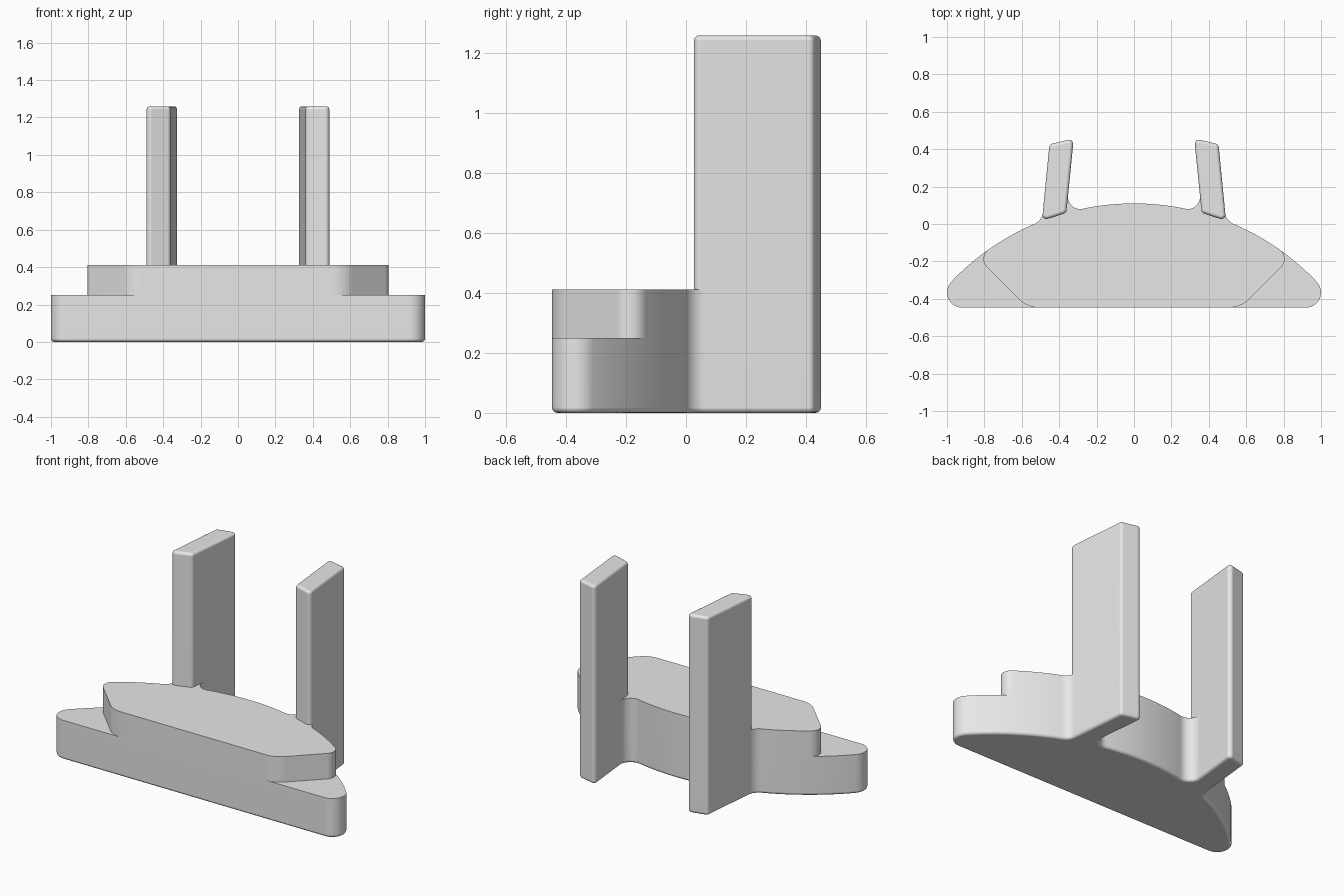
import bpy, bmesh, math
from mathutils import Vector

if "Cube" in bpy.data.objects:
    bpy.data.objects.remove(bpy.data.objects["Cube"])

grey = bpy.data.materials.new("plain_grey")
grey.diffuse_color = (0.8, 0.8, 0.8, 1)
grey.use_nodes = True
grey.node_tree.nodes["Principled BSDF"].inputs["Base Color"].default_value = grey.diffuse_color

FRONT = -0.447                 # y of the flat front wall
RAD, CY = 1.35, -1.24          # big arc of the curved back


def arc(x):
    """Point on the curved back at x, no rounding."""
    return (x, CY + math.sqrt(RAD * RAD - x * x), 0)


def rounded(corners, seg=8):
    """Polygon points from (x, y, corner radius), convex or concave."""
    pts, n = [], len(corners)
    for i, (x, y, r) in enumerate(corners):
        p = Vector((x, y))
        if r == 0:
            pts.append(p)
            continue
        u = (Vector(corners[i - 1][:2]) - p).normalized()
        v = (Vector(corners[(i + 1) % n][:2]) - p).normalized()
        half = u.angle(v) / 2
        c = p + (u + v).normalized() * (r / math.sin(half))
        t = r / math.tan(half)
        a, b = p + u * t - c, p + v * t - c
        a0 = math.atan2(a.y, a.x)
        da = (math.atan2(b.y, b.x) - a0 + math.pi) % (2 * math.pi) - math.pi
        for k in range(seg + 1):
            w = a0 + da * k / seg
            pts.append(c + Vector((math.cos(w), math.sin(w))) * r)
    return pts


def inset(pts, d):
    """Move a counter-clockwise outline inward by d."""
    out = []
    for i, p in enumerate(pts):
        e1 = (p - pts[i - 1]).normalized()
        e2 = (pts[(i + 1) % len(pts)] - p).normalized()
        n1, n2 = Vector((-e1.y, e1.x)), Vector((-e2.y, e2.x))
        out.append(p + (n1 + n2) * (d / (1 + n1.dot(n2))))
    return out


def prism(name, pts, z0, z1, low=0, high=0, seg=4):
    """Extruded outline with optional rounded bottom and top rims."""
    angles = [math.pi / 2 * k / seg for k in range(seg + 1)]
    levels = [(low * (1 - math.sin(a)), z0 + low * (1 - math.cos(a)))
              for a in angles] if low else [(0, z0)]
    levels += [(high * (1 - math.cos(a)), z1 - high * (1 - math.sin(a)))
               for a in angles] if high else [(0, z1)]
    bm = bmesh.new()
    rings = [[bm.verts.new((p.x, p.y, z)) for p in inset(pts, d)] for d, z in levels]
    n = len(pts)
    for a, b in zip(rings, rings[1:]):
        for i in range(n):
            j = (i + 1) % n
            bm.faces.new((a[i], a[j], b[j], b[i])).smooth = True
    bm.faces.new(rings[0][::-1])
    bm.faces.new(rings[-1])
    me = bpy.data.meshes.new(name)
    bm.to_mesh(me)
    bm.free()
    me.set_sharp_from_angle(angle=math.radians(35))
    me.materials.append(grey)
    ob = bpy.data.objects.new(name, me)
    bpy.context.collection.objects.link(ob)
    mod = ob.modifiers.new("even_shading", 'WEIGHTED_NORMAL')
    mod.keep_sharp = True
    return ob


def mirror(pts):
    return [Vector((-p.x, p.y)) for p in reversed(pts)]


def both_sides(half):
    return half + mirror(half)


# Post corners, shared by the posts and the legs below them
outer_front, inner_front = (0.492, 0.017), (0.362, 0.060)
back = [(0.452, 0.426, 0.022), (0.322, 0.457, 0.022)]

# Rear outline: concave fillets, leg, shallow arc between the legs
rear = ([arc(x) for x in (0.78, 0.75, 0.72, 0.69, 0.66, 0.63, 0.60, 0.57, 0.545)]
        + [(*outer_front, 0.07)] + back + [(*inner_front, 0.065)]
        + [arc(x) for x in (0.26, 0.22, 0.17, 0.12, 0.07, 0.025)])

# Lower tier with rounded wing tips
tip_r, tip = 0.081, Vector((0.919, FRONT + 0.081))
tip_pts = []
for k in range(15):
    a = math.radians(-90 + 133 * k / 14)
    tip_pts.append((tip.x + tip_r * math.cos(a), tip.y + tip_r * math.sin(a), 0))
wing = tip_pts + [arc(x) for x in (0.95, 0.92, 0.89, 0.86, 0.83, 0.805)] + rear
prism("lower_base", both_sides(rounded(wing)), 0, 0.25, low=0.018)

# Upper tier with cut-back corners
upper = [(0.4, FRONT, 0), (0.57, FRONT, 0.15), (0.837, -0.18, 0.06)] + rear
prism("upper_base", both_sides(rounded(upper)), 0.25, 0.412)

# Two upright posts
post = rounded([(*outer_front, 0.022)] + back + [(*inner_front, 0.022)])
prism("right_post", post, 0.412, 1.26, high=0.018)
prism("left_post", mirror(post), 0.412, 1.26, high=0.018)
